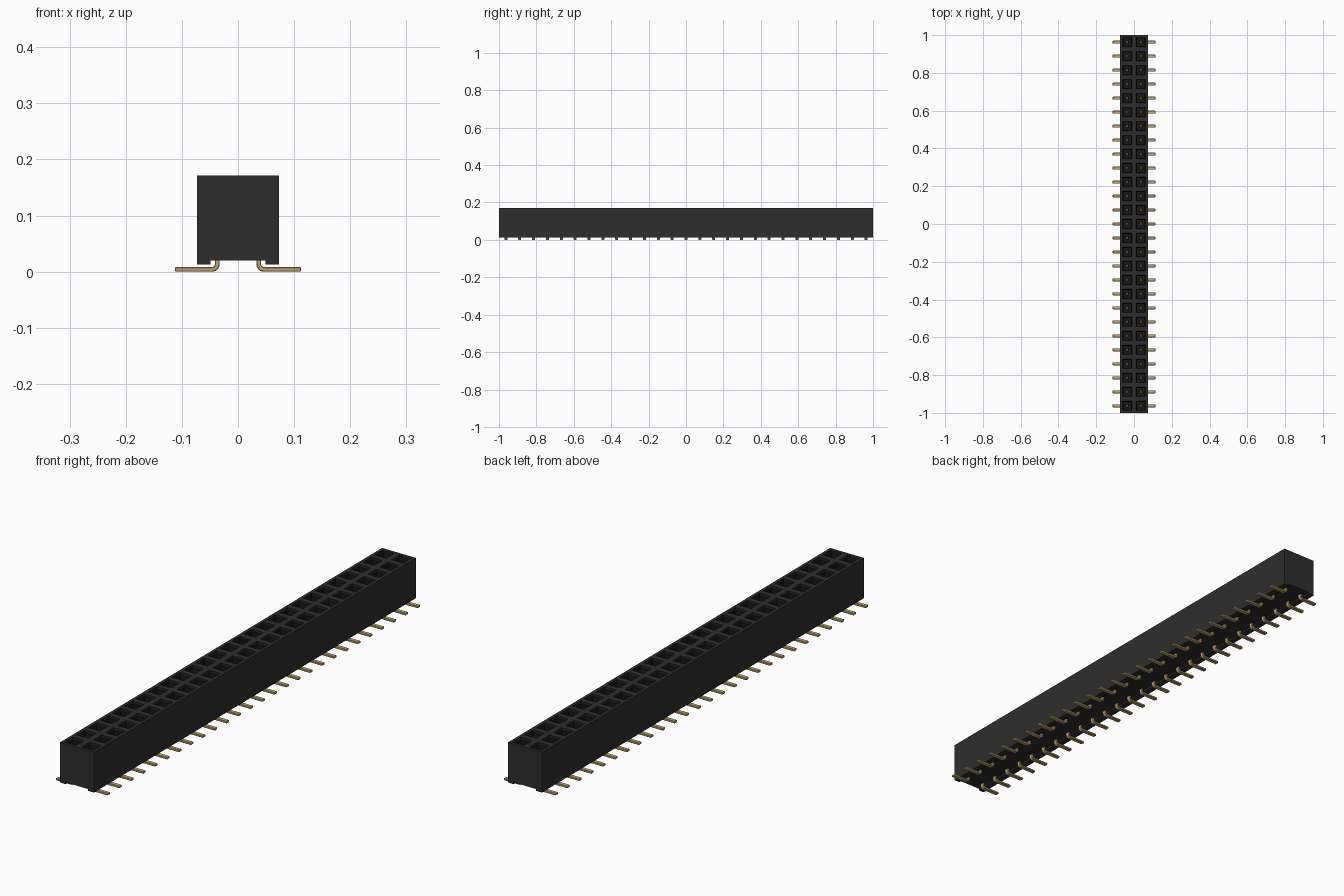
import bpy, bmesh, math

cube = bpy.data.objects.get("Cube")
if cube:
    bpy.data.objects.remove(cube, do_unlink=True)

COUNT = 27
PITCH = 2 / COUNT
HALF_W, TOP = 0.0735, 0.171


def material(name, color):
    m = bpy.data.materials.new(name)
    m.use_nodes = True
    m.diffuse_color = (*color, 1)
    bsdf = m.node_tree.nodes["Principled BSDF"]
    bsdf.inputs["Base Color"].default_value = (*color, 1)
    bsdf.inputs["Roughness"].default_value = 0.6
    return m


black = material("black plastic", (0.027, 0.027, 0.027))
dark = material("dark socket", (0.008, 0.008, 0.008))
gold = material("gold plating", (0.55, 0.39, 0.17))


def finish(bm, name, mats):
    mesh = bpy.data.meshes.new(name)
    bm.to_mesh(mesh)
    bm.free()
    obj = bpy.data.objects.new(name, mesh)
    for m in mats:
        mesh.materials.append(m)
    bpy.context.collection.objects.link(obj)
    return obj


def sweep(bm, outline, half):
    """Extrude an xz outline along y, from -half to half."""
    rings = [[bm.verts.new((x, y, z)) for x, z in outline] for y in (-half, half)]
    n = len(outline)
    sides = [bm.faces.new((rings[0][i], rings[0][(i + 1) % n],
                           rings[1][(i + 1) % n], rings[1][i])) for i in range(n)]
    bm.faces.new(rings[0])
    bm.faces.new(rings[1][::-1])
    bmesh.ops.recalc_face_normals(bm, faces=bm.faces[:])
    return sides


# Housing: block with a shallow channel underneath
bm = bmesh.new()
right_half = [(HALF_W, TOP), (HALF_W, 0.013), (0.049, 0.013), (0.049, 0.02)]
outline = right_half + [(-x, z) for x, z in reversed(right_half)]
sides = sweep(bm, outline, 1)
bmesh.ops.delete(bm, geom=[sides[-1]], context="FACES_ONLY")

# Top: one cell per contact, each sunk into a square socket
grid = bmesh.ops.create_grid(bm, x_segments=2, y_segments=COUNT, size=1)
for v in grid["verts"]:
    v.co.x *= HALF_W
    v.co.z = TOP
cells = list({f for v in grid["verts"] for f in v.link_faces})
bmesh.ops.inset_individual(bm, faces=cells, thickness=0.0165)
for f in cells:
    f.material_index = 1
bmesh.ops.inset_individual(bm, faces=cells, thickness=0.007, depth=-0.007)
floors = bmesh.ops.extrude_discrete_faces(bm, faces=cells)["faces"]
for f in floors:
    f.material_index = 1
    for v in f.verts:
        v.co.z -= 0.09
    for e in f.edges:
        for wall in e.link_faces:
            wall.material_index = 1
bmesh.ops.remove_doubles(bm, verts=bm.verts[:], dist=0.0001)
finish(bm, "housing", [black, dark])

# Contact pin: flat foot, rounded bend, upright blade inside the socket
bm = bmesh.new()
T, X, R, STEPS = 0.0042, 0.037, 0.009, 6
cx, cz = X + R, T + R


def bend(radius):
    angles = [-math.pi / 2 * (1 + i / STEPS) for i in range(STEPS + 1)]
    return [(cx + radius * math.cos(a), cz + radius * math.sin(a)) for a in angles]


outer = [(0.1125, 0)] + bend(R + T) + [(X - T, 0.1)]
inner = [(0.1125, 2 * T)] + bend(R - T) + [(X + T, 0.1)]
sweep(bm, outer + inner[::-1], 0.008)
pins = finish(bm, "contact_pins", [gold])
pins.location.y = -1 + PITCH / 2

bevel = pins.modifiers.new("soft edges", "BEVEL")
bevel.width = 0.0015
bevel.segments = 1
bevel.limit_method = "ANGLE"
bevel.angle_limit = math.radians(40)
mirror = pins.modifiers.new("both rows", "MIRROR")
mirror.use_axis[0] = True
array = pins.modifiers.new("row", "ARRAY")
array.count = COUNT
array.use_relative_offset = False
array.use_constant_offset = True
array.constant_offset_displace = (0, PITCH, 0)

bpy.ops.object.select_all(action="DESELECT")
pins.select_set(True)
bpy.context.view_layer.objects.active = pins
bpy.ops.object.shade_smooth_by_angle(angle=math.radians(30))
